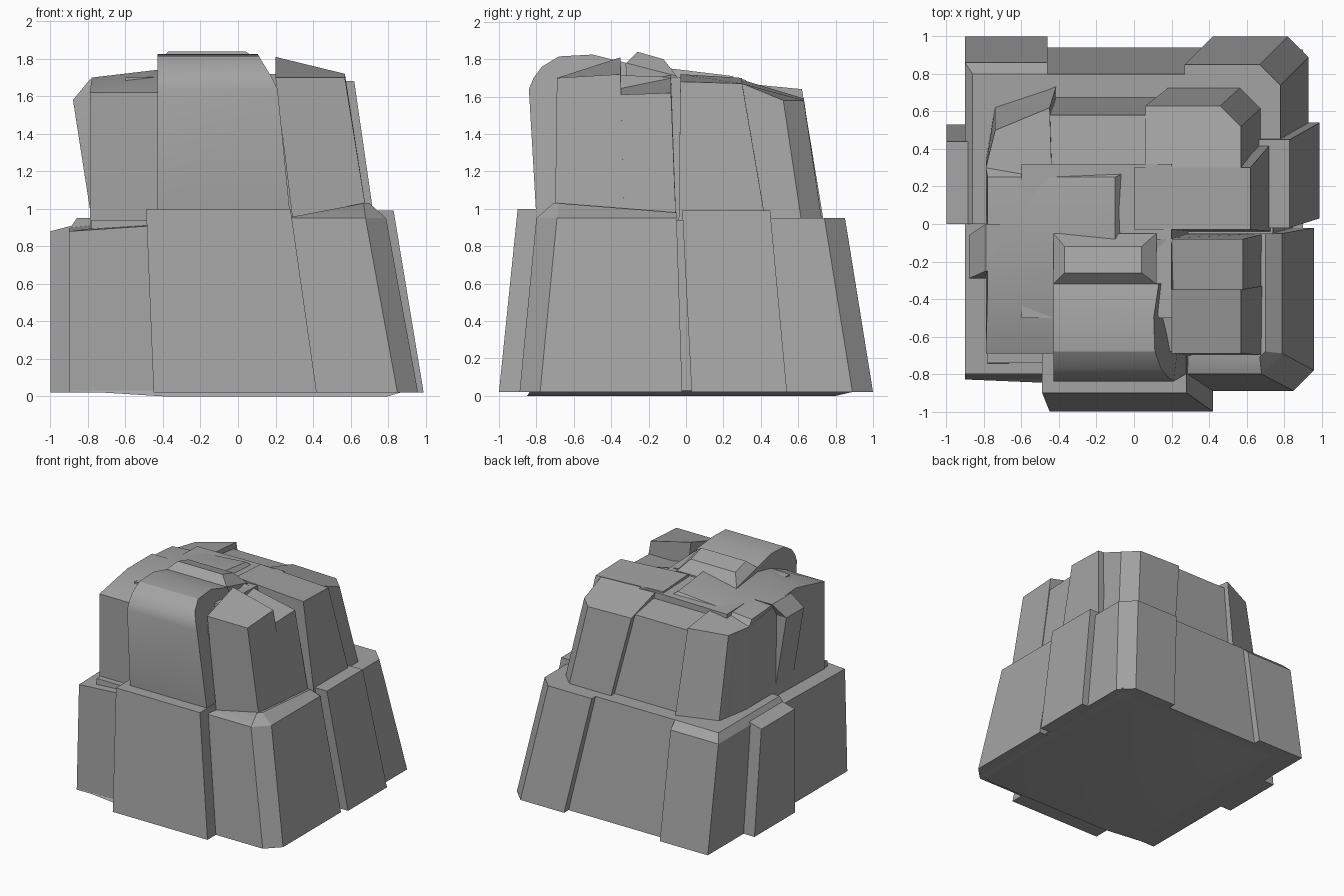
import bpy
import bmesh
import math

if "Cube" in bpy.data.objects:
    bpy.data.objects.remove(bpy.data.objects["Cube"], do_unlink=True)

stone = bpy.data.materials.new("grey stone")
stone.use_nodes = True
grey = (0.37, 0.37, 0.37, 1)
stone.diffuse_color = grey
stone.node_tree.nodes["Principled BSDF"].inputs["Base Color"].default_value = grey


def rect(x0, x1, y0, y1, z, cut=None, size=.11):
    """Rectangular ring; z is one height or one per corner; one corner may be chamfered."""
    heights = z if isinstance(z, tuple) else (z,) * 4
    corners = [(x0, y0), (x1, y0), (x1, y1), (x0, y1)]
    ring = []
    for i, ((x, y), h) in enumerate(zip(corners, heights)):
        if i != cut:
            ring.append((x, y, h))
            continue
        # replace the corner by a point on each adjoining side
        for nx, ny in (corners[i - 1], corners[(i + 1) % 4]):
            length = math.hypot(nx - x, ny - y)
            t = size / length
            ring.append((x + (nx - x) * t, y + (ny - y) * t, h))
    return ring


def loft(name, *rings):
    """Closed solid skinned through rings that have equal point counts."""
    bm = bmesh.new()
    loops = [[bm.verts.new(p) for p in ring] for ring in rings]
    count = len(loops[0])
    for low, high in zip(loops, loops[1:]):
        for i in range(count):
            j = (i + 1) % count
            bm.faces.new((low[i], low[j], high[j], high[i]))
    bm.faces.new(list(reversed(loops[0])))
    bm.faces.new(loops[-1])
    bmesh.ops.recalc_face_normals(bm, faces=bm.faces)
    mesh = bpy.data.meshes.new(name)
    bm.to_mesh(mesh)
    bm.free()
    mesh.materials.append(stone)
    obj = bpy.data.objects.new(name, mesh)
    bpy.context.collection.objects.link(obj)
    bpy.ops.object.select_all(action='DESELECT')
    obj.select_set(True)
    bpy.context.view_layer.objects.active = obj
    bpy.ops.object.shade_smooth_by_angle(angle=math.radians(28))
    return obj


ground = .02   # height of the lower edge
seam = .85     # hidden start of the upper blocks

# Shallow underside and hidden lower core
loft("underside",
     rect(-.4, .8, -.85, .8, 0),
     rect(-.88, .9, -.83, .93, ground + .01))
loft("lower_core",
     rect(-.8, .85, -.8, .9, ground),
     rect(-.78, .74, -.74, .76, .94))

# Lower tier, clockwise from the front
loft("lower_front_slab",
     rect(-.45, .42, -1, -.4, ground),
     rect(-.49, .28, -.9, -.4, 1))
loft("lower_right_front_block",
     rect(-.9, 0, -.83, .1, ground),
     rect(-.9, 0, -.8, .1, (.88, .94, 1, .9)))
loft("lower_right_buttress",
     rect(-1, -.7, 0, .53, ground),
     rect(-1, -.7, 0, .44, (.88, .96, .96, .88)))
loft("lower_right_back_block",
     rect(-.9, -.46, 0, 1, ground),
     rect(-.9, -.46, 0, .86, .89),
     rect(-.86, -.46, 0, .8, .95))
loft("lower_back_slab",
     rect(-.5, .45, .4, .94, ground),
     rect(-.5, .35, .4, .8, .95))
loft("lower_left_back_block",
     rect(.42, .93, .4, 1, ground, 2),
     rect(.27, .78, .4, .85, .95, 2))
loft("lower_left_buttress",
     rect(.4, .99, .03, .54, ground),
     rect(.4, .83, -.02, .45, .99))
loft("lower_left_front_block",
     rect(.3, .96, -.89, -.02, ground, 1),
     rect(.25, .79, -.8, -.05, .95, 1),
     rect(.25, .7, -.71, -.05, (.94, 1.03, .98, .96), 1, .03))

# Upper tier: core and right-hand shoulder
loft("upper_core",
     rect(-.6, .3, -.5, .34, seam),
     rect(-.6, .2, -.5, .32, (1.7, 1.72, 1.69, 1.68)))
loft("upper_right_shoulder",
     rect(-.79, 0, -.69, .3, seam),
     rect(-.79, 0, -.69, .3, (1.62, 1.62, 1.64, 1.62)),
     rect(-.78, -.1, -.33, .25, (1.7, 1.78, 1.71, 1.66)))
loft("upper_right_bulge",
     rect(-.79, -.6, -.28, -.05, 1),
     rect(-.88, -.6, -.29, -.06, 1.58),
     rect(-.79, -.6, -.25, 0, 1.69))
loft("upper_right_back_block",
     [(-.79, 0, seam), (-.41, 0, seam), (-.41, .75, seam), (-.74, .64, seam), (-.79, .35, seam)],
     [(-.79, 0, 1.66), (-.43, 0, 1.7), (-.45, .62, 1.64), (-.74, .5, 1.61), (-.79, .3, 1.62)])

# Recessed back and the left-hand blocks
loft("upper_back_slab",
     rect(-.45, .2, 0, .69, seam),
     rect(-.45, .1, 0, .58, (1.68, 1.68, 1.6, 1.6)))
loft("upper_left_back_block",
     rect(.2, .69, .2, .74, seam, 2),
     rect(.06, .57, .3, .63, (1.69, 1.67, 1.58, 1.59), 2))
loft("upper_left_middle_block",
     rect(0, .74, -.04, .44, seam),
     rect(0, .62, -.03, .3, (1.72, 1.68, 1.67, 1.7)))
loft("upper_left_front_block",
     rect(.1, .7, -.69, -.05, seam),
     rect(.1, .58, -.68, -.08, (1.6, 1.6, 1.62, 1.72)))
loft("upper_left_front_cap",
     rect(.29, .69, -.7, -.33, seam + .1),
     rect(.2, .57, -.69, -.35, (1.7, 1.7, 1.72, 1.81)))

# Rounded front hood, its left side leaning inward with height
hood = [(-.8, .95), (-.84, 1.64), (-.815, 1.7), (-.77, 1.76), (-.68, 1.815),
        (-.5, 1.825), (-.32, 1.78), (-.3, .95)]


def lean(z):
    return .28 - .1 * (z - .95) - .5 * max(0, z - 1.65)


loft("front_hood",
     [(-.43, y, z) for y, z in hood],
     [(lean(z), y, z) for y, z in hood])

# Low raised ridge behind the hood
loft("top_ridge",
     rect(-.43, .12, -.34, -.05, 1.6),
     rect(-.43, .12, -.32, -.05, (1.78, 1.78, 1.71, 1.71)),
     rect(-.37, .04, -.26, -.12, (1.84, 1.84, 1.8, 1.8)))
